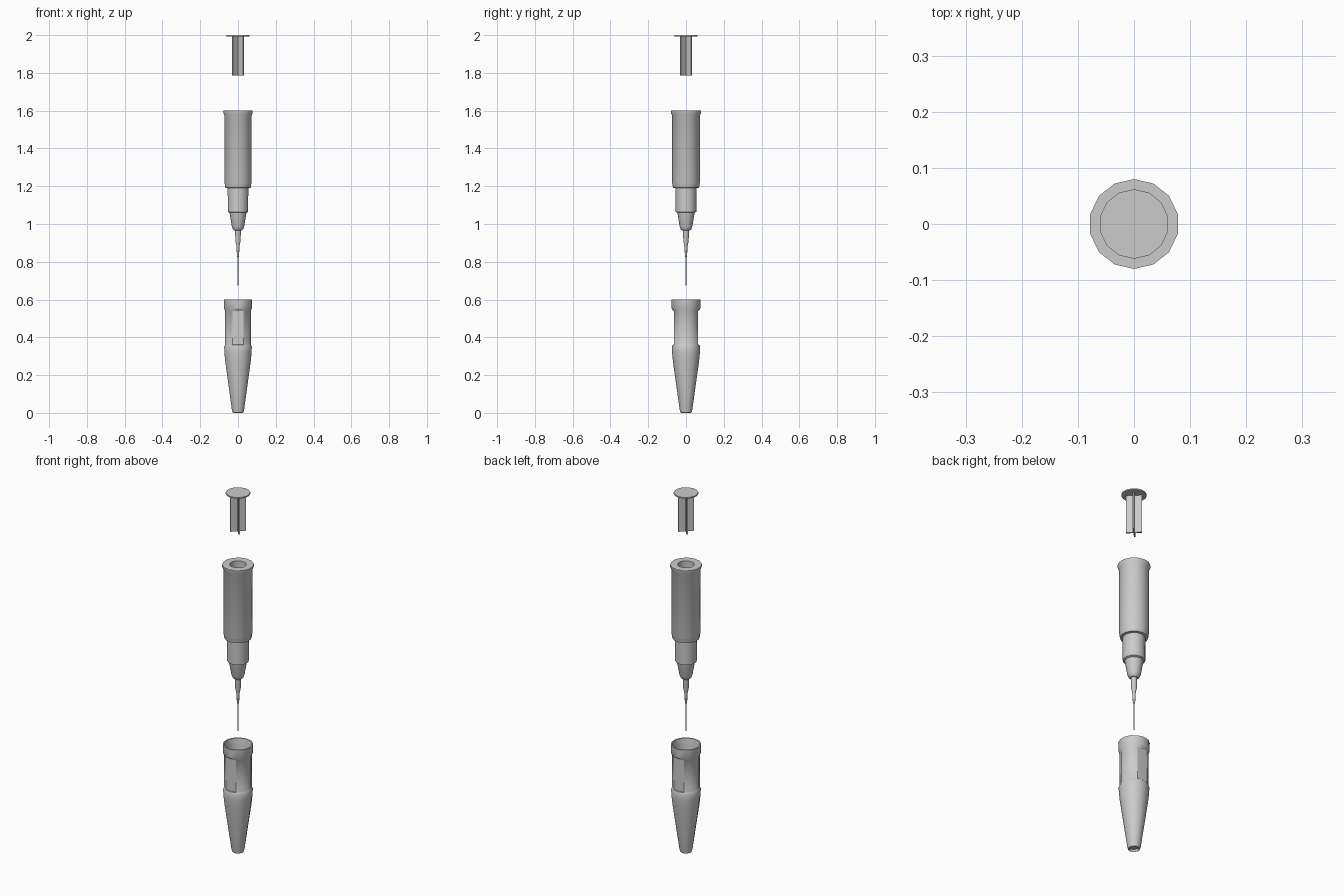
import bpy, bmesh
from math import pi, cos, sin, radians

if "Cube" in bpy.data.objects:
    bpy.data.objects.remove(bpy.data.objects["Cube"], do_unlink=True)

SIDES = 14
grey = bpy.data.materials.new("light grey plastic")
grey.use_nodes = True
colour = (0.6, 0.6, 0.6, 1)
grey.diffuse_color = colour
grey.node_tree.nodes["Principled BSDF"].inputs["Base Color"].default_value = colour


def finish(name, bm, smooth=True):
    bmesh.ops.recalc_face_normals(bm, faces=bm.faces)
    mesh = bpy.data.meshes.new(name)
    bm.to_mesh(mesh)
    bm.free()
    mesh.materials.append(grey)
    obj = bpy.data.objects.new(name, mesh)
    bpy.context.collection.objects.link(obj)
    if smooth:
        bpy.ops.object.select_all(action="DESELECT")
        obj.select_set(True)
        bpy.context.view_layer.objects.active = obj
        bpy.ops.object.shade_smooth_by_angle(angle=radians(32))
    return obj


def lathe(name, profile, flat=None):
    """Turn (radius, z) points about z; flat = (z low, z high, half depth) trims front and back."""
    bm = bmesh.new()
    rings = []
    for r, z in profile:
        ring = []
        for i in range(SIDES):
            a = pi / 2 + 2 * pi * i / SIDES
            y = r * sin(a)
            if flat and flat[0] <= z <= flat[1]:
                y = max(-flat[2], min(flat[2], y))
            ring.append(bm.verts.new((r * cos(a), y, z)))
        rings.append(ring)
    for low, high in zip(rings, rings[1:]):
        for i in range(SIDES):
            j = (i + 1) % SIDES
            bm.faces.new((low[i], low[j], high[j], high[i]))
    bm.faces.new(rings[0])
    bm.faces.new(rings[-1])
    return finish(name, bm)


# Needle cover: tapered tip, recessed grip with flat front and back, open collar
lathe("needle_cover", [
    (0.022, 0.012), (0.024, 0), (0.03, 0.003), (0.033, 0.015), (0.069, 0.27),
    (0.074, 0.32), (0.075, 0.35), (0.071, 0.36), (0.07, 0.362),
    (0.07, 0.54), (0.076, 0.552), (0.077, 0.6), (0.071, 0.6),
    (0.062, 0.54), (0.062, 0.35), (0.022, 0.03)],
    flat=(0.361, 0.541, 0.0645))

# Needle with its stepped hub
lathe("needle", [
    (0.001, 0.67), (0.003, 0.69), (0.003, 0.82), (0.006, 0.835),
    (0.008, 0.88), (0.014, 0.91), (0.016, 0.97)])

# Barrel: nozzle cone, neck, body and rim around a hollow bore
lathe("barrel", [
    (0.02, 0.965), (0.028, 0.972), (0.033, 0.985), (0.046, 1.06), (0.055, 1.064),
    (0.056, 1.19), (0.069, 1.192), (0.072, 1.212), (0.0735, 1.217),
    (0.0735, 1.575), (0.08, 1.587), (0.08, 1.6), (0.042, 1.6), (0.042, 1.22)])

# Plunger: thin thumb disc on a diagonal cross of ribs
lathe("plunger_disc", [(0.062, 1.993), (0.062, 2.0)])
for side, name in ((1, "plunger_rib_a"), (-1, "plunger_rib_b")):
    bm = bmesh.new()
    bmesh.ops.create_cube(bm, size=1)
    bmesh.ops.scale(bm, vec=(0.08, 0.007, 0.21), verts=bm.verts)
    rib = finish(name, bm, smooth=False)
    rib.location.z = 1.89
    rib.rotation_euler.z = side * pi / 4
